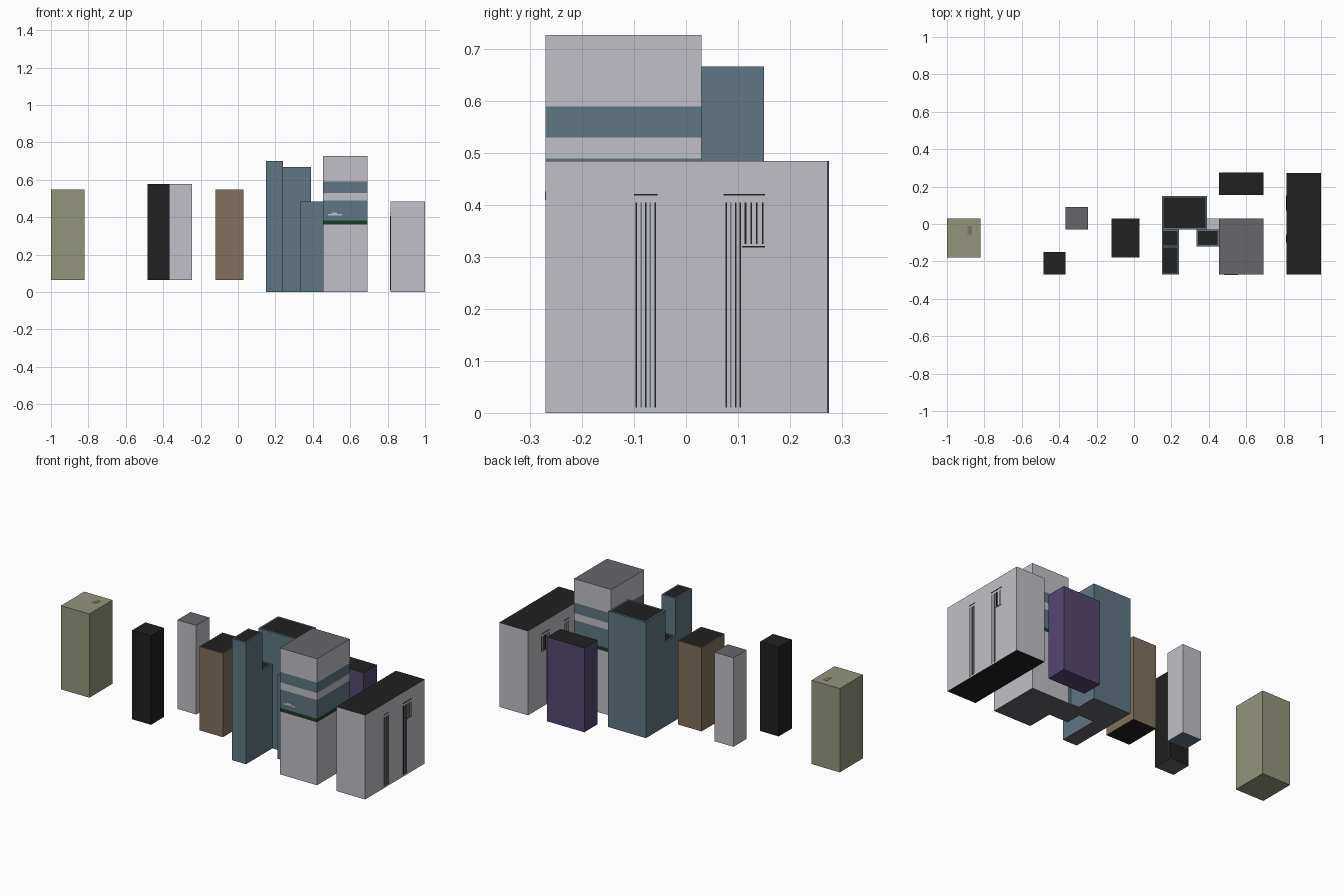
import bpy, bmesh

if "Cube" in bpy.data.objects:
    bpy.data.objects.remove(bpy.data.objects["Cube"])

def mat(name, r, g, b):
    m = bpy.data.materials.new(name)
    m.diffuse_color = (r, g, b, 1)
    m.use_nodes = True
    m.node_tree.nodes["Principled BSDF"].inputs["Base Color"].default_value = m.diffuse_color
    return m

LIGHT = mat("light_grey", .53, .53, .57)
SLATE = mat("slate_blue", .117, .18, .223)
OLIVE = mat("olive", .29, .30, .205)
BROWN = mat("brown", .216, .165, .11)
BLACK = mat("black", .015, .015, .015)
GREY = mat("dark_grey", .135, .133, .147)
PURPLE = mat("purple", .09, .062, .16)
GREEN = mat("dark_green", .01, .05, .02)

def block(name, x, y, z, side, top=None, bottom=None, rim=0, bands=()):
    """Box with coloured roof, floor and optional bands (z0, z1, material)."""
    mats = [side, top or side, bottom or side]
    bm = bmesh.new()
    bmesh.ops.create_cube(bm, size=1)
    for v in bm.verts:
        v.co = [(a + b) / 2 + c * (b - a) for (a, b), c in zip((x, y, z), v.co)]
    # cut the walls at the band edges
    for h in {h for b in bands for h in b[:2]}:
        bmesh.ops.bisect_plane(bm, geom=bm.verts[:] + bm.edges[:] + bm.faces[:],
                               plane_co=(0, 0, h), plane_no=(0, 0, 1))
    for b in bands:
        if b[2] not in mats[3:]:
            mats.append(b[2])
    bm.normal_update()
    for f in bm.faces:
        if abs(f.normal.z) > .5:
            f.material_index = 1 if f.normal.z > 0 else 2
        else:
            h = f.calc_center_median().z
            for z0, z1, m in bands:
                if z0 < h < z1:
                    f.material_index = 3 + mats[3:].index(m)
    # parapet rim in the wall colour around the roof
    if rim:
        roof = [f for f in bm.faces if f.normal.z > .5]
        for f in bmesh.ops.inset_region(bm, faces=roof, thickness=rim)["faces"]:
            f.material_index = 0
    me = bpy.data.meshes.new(name)
    bm.to_mesh(me)
    bm.free()
    for m in mats:
        me.materials.append(m)
    ob = bpy.data.objects.new(name, me)
    bpy.context.collection.objects.link(ob)
    return ob

# separate floating blocks on the left
block("olive_block", (-1, -.82), (-.18, .03), (.065, .547), OLIVE)
block("olive_roof_spot", (-.89, -.865), (-.055, -.01), (.547, .548), BROWN)
block("black_block", (-.485, -.365), (-.27, -.15), (.065, .577), BLACK, BLACK, GREY)
block("pale_block", (-.365, -.245), (-.03, .09), (.065, .577), LIGHT, GREY, SLATE)
block("brown_block", (-.12, .03), (-.18, .03), (.065, .547), BROWN, BLACK, BLACK, .005)

# slate cluster
block("slate_main", (.15, .39), (-.03, .15), (0, .667), SLATE, BLACK, GREY, .011)
block("slate_tower", (.15, .24), (-.27, -.12), (0, .70), SLATE, BLACK, GREY, .009)
block("slate_link", (.15, .24), (-.12, -.03), (0, .485), SLATE, BLACK, GREY, .009)
block("slate_low_block", (.335, .455), (-.12, -.03), (0, .485), SLATE, BLACK, GREY, .011)
block("ground_link", (.39, .455), (-.03, .03), (0, .004), LIGHT, LIGHT, GREY)

# banded tower
block("banded_tower", (.455, .692), (-.27, .03), (0, .727), LIGHT, GREY, GREY,
      bands=[(.362, .383, GREEN), (.383, .49, SLATE), (.53, .59, SLATE)])
block("pale_sign_bar", (.48, .555), (-.2715, -.27), (.41, .418), LIGHT)
block("pale_sign_cap", (.50, .53), (-.2715, -.27), (.418, .426), LIGHT)

block("purple_block", (.455, .692), (.155, .275), (0, .485), PURPLE, BLACK)

# long slab with thin vertical slits on both long faces
block("long_slab", (.815, .9985), (-.27, .272), (0, .485), LIGHT, BLACK, BLACK)
slits = [(-.097 + .009 * i, .01, .405, SLATE if i % 2 else BLACK) for i in range(5)]
slits += [(.076 + .009 * i, .01, .405, SLATE if i == 1 else BLACK) for i in range(4)]
slits += [(.113 + .011 * i, .325, .405, BLACK) for i in range(4)]
for i, (y, z0, z1, m) in enumerate(slits):
    for side, x in (("right", (.9985, 1)), ("left", (.8135, .815))):
        block(f"slit_{side}_{i}", x, (y, y + .003), (z0, z1), m)
# thin lintels above the slits
for i, (y0, y1, z) in enumerate([(-.1, -.055, .42), (.072, .152, .42), (.108, .152, .32)]):
    for side, x in (("right", (.9985, 1)), ("left", (.8135, .815))):
        block(f"lintel_{side}_{i}", x, (y0, y1), (z - .0015, z + .0015), BLACK)
